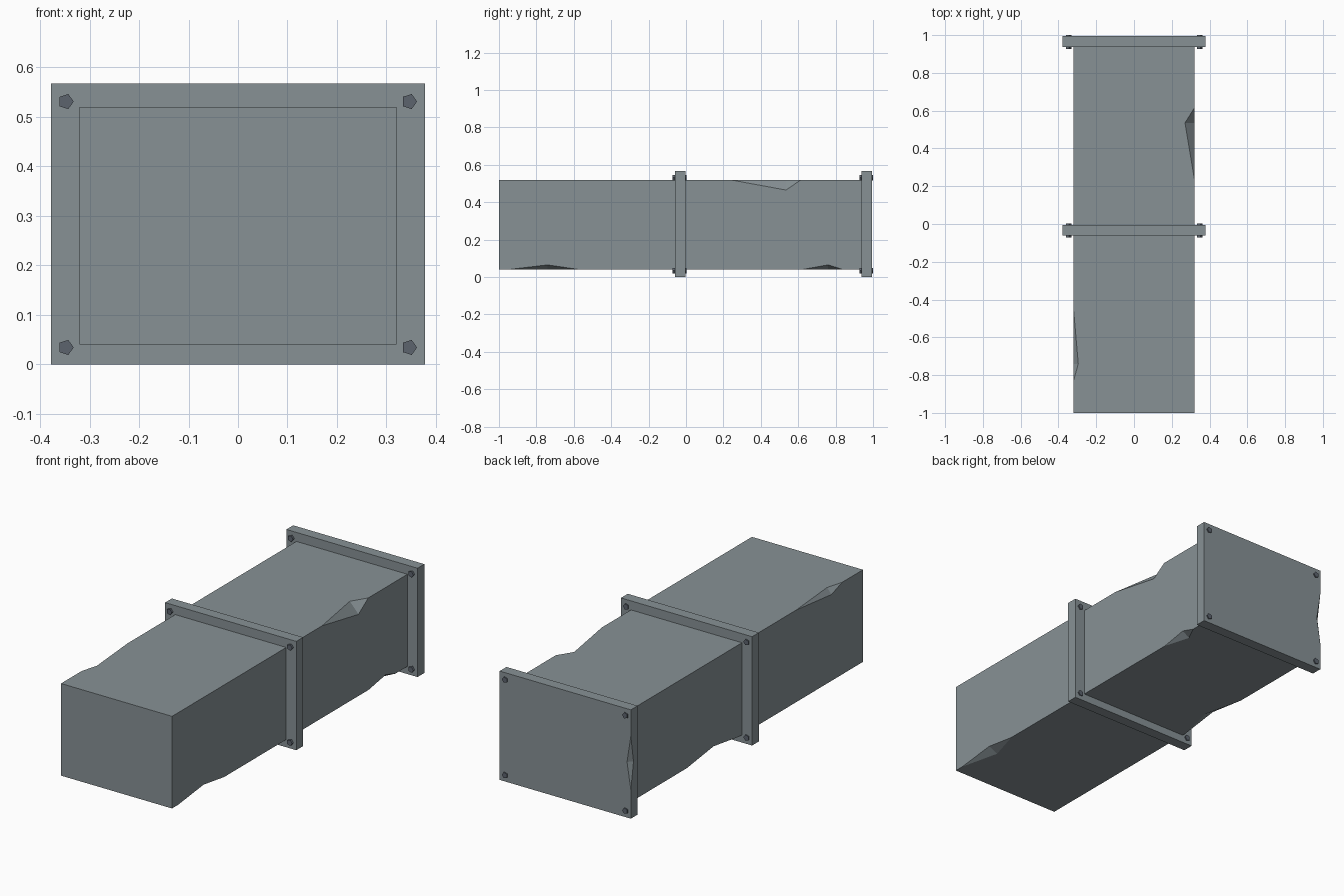
import bpy, bmesh, math
from mathutils import Vector, Matrix

if "Cube" in bpy.data.objects:
    bpy.data.objects.remove(bpy.data.objects["Cube"])


def material(name, rgb):
    m = bpy.data.materials.new(name)
    m.diffuse_color = (*rgb, 1)
    m.use_nodes = True
    m.node_tree.nodes["Principled BSDF"].inputs["Base Color"].default_value = m.diffuse_color
    return m


METAL = material("duct grey", (0.243, 0.285, 0.302))
DARK = material("dark bolt grey", (0.107, 0.126, 0.155))


def finish(bm, name, mat):
    bmesh.ops.recalc_face_normals(bm, faces=bm.faces[:])
    me = bpy.data.meshes.new(name)
    bm.to_mesh(me)
    bm.free()
    me.materials.append(mat)
    ob = bpy.data.objects.new(name, me)
    bpy.context.collection.objects.link(ob)
    return ob


def dented_box(name, u, v, t, place, dents):
    """Box running along t. Each dent chips one long edge:
    (corner, start, deepest, end, depth in u, depth in v)."""
    bm = bmesh.new()
    corners = [(0, 0), (1, 0), (1, 1), (0, 1)]
    inner = (1, -1)

    def vert(a, b, c):
        return bm.verts.new(place(a, b, c))

    edge_u, edge_v, ends = [], [], []
    for i, (cu, cv) in enumerate(corners):
        a, b = u[cu], v[cv]
        first, last = vert(a, b, t[0]), vert(a, b, t[1])
        lu, lv = [first], [first]
        for c, s, m, e, du, dv in sorted(d for d in dents if d[0] == i):
            p, q = vert(a, b, s), vert(a, b, e)
            pu = vert(a + inner[cu] * du, b, m)
            pv = vert(a, b + inner[cv] * dv, m)
            lu += [p, pu, q]
            lv += [p, pv, q]
            bm.faces.new((p, pu, pv))
            bm.faces.new((q, pv, pu))
        edge_u.append(lu + [last])
        edge_v.append(lv + [last])
        ends.append((first, last))
    for i in range(4):
        side = edge_u if i % 2 == 0 else edge_v
        bm.faces.new(side[i] + side[(i + 1) % 4][::-1])
    bm.faces.new([e[0] for e in ends])
    bm.faces.new([e[1] for e in ends])
    return finish(bm, name, METAL)


# main duct with dented long edges
dented_box("duct", (-0.32, 0.32), (0.04, 0.52), (-1.0, 0.96),
           lambda a, b, c: Vector((a, c, b)),
           [(2, 0.235, 0.535, 0.615, 0.05, 0.055),
            (3, -0.83, -0.74, -0.45, 0.025, 0.03),
            (1, -0.95, -0.74, -0.57, 0.05, 0.025),
            (1, 0.62, 0.76, 0.84, 0.04, 0.025),
            (0, 0.02, 0.23, 0.45, 0.05, 0.03)])

# flanges, the end one with a chipped rear edge, and their through bolts
for name, y0, y1, dents in (
        ("middle_flange", -0.06, -0.004, []),
        ("end_flange", 0.938, 0.994, [(3, 0.15, 0.29, 0.43, 0.022, 0.022)])):
    dented_box(name, (-0.378, 0.378), (y0, y1), (0.0, 0.567),
               lambda a, b, c: Vector((a, b, c)), dents)
    bm = bmesh.new()
    for x in (-0.348, 0.346):
        for z in (0.034, 0.531):
            rot = Matrix.Rotation(math.radians(90), 4, 'X')
            # five-sided bolt with one corner towards +x
            ring = [[bm.verts.new((x + 0.016 * math.cos(k * math.tau / 5), y,
                                   z + 0.016 * math.sin(k * math.tau / 5)))
                     for k in range(5)] for y in (y0 - 0.011, y1 + 0.006)]
            for r in ring:
                bm.faces.new(r)
            for k in range(5):
                n = (k + 1) % 5
                bm.faces.new((ring[0][k], ring[0][n], ring[1][n], ring[1][k]))
    finish(bm, name.replace("flange", "bolts"), DARK)
